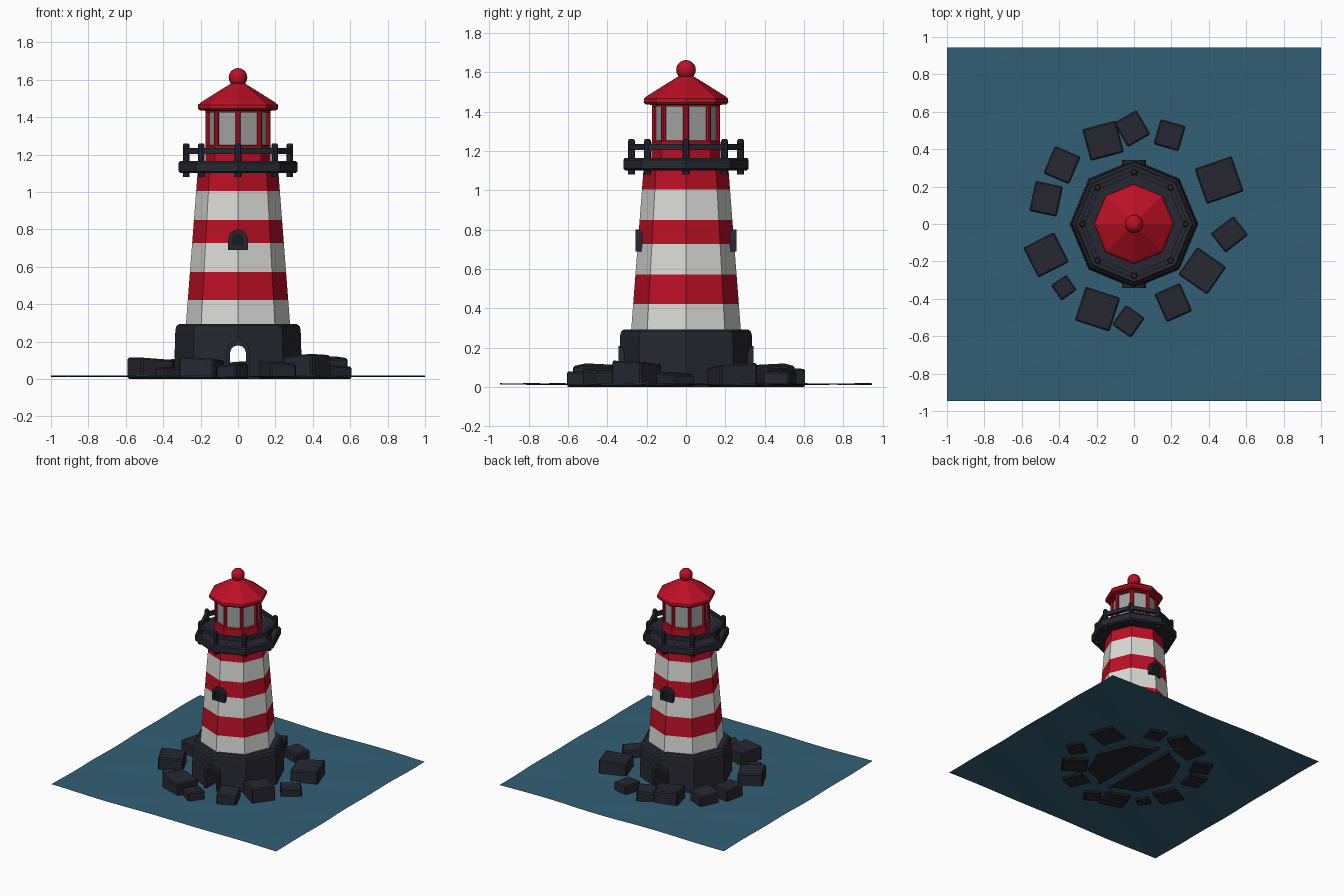
import bpy, bmesh, math
from mathutils import Matrix, Vector

if "Cube" in bpy.data.objects:
    bpy.data.objects.remove(bpy.data.objects["Cube"])

def material(name, rgb):
    m = bpy.data.materials.new(name)
    m.diffuse_color = (*rgb, 1)
    m.use_nodes = True
    m.node_tree.nodes["Principled BSDF"].inputs["Base Color"].default_value = m.diffuse_color
    return m

RED = material("red paint", (0.50, 0.005, 0.018))
WHITE = material("white paint", (0.70, 0.70, 0.68))
DARK = material("dark stone", (0.020, 0.020, 0.031))
GLASS = material("grey glass", (0.36, 0.36, 0.36))
SEA = material("sea blue", (0.032, 0.115, 0.18))
BLACK = material("dark opening", (0.010, 0.010, 0.016))

def finish(name, bm, *mats):
    bmesh.ops.recalc_face_normals(bm, faces=bm.faces[:])
    me = bpy.data.meshes.new(name)
    bm.to_mesh(me)
    bm.free()
    for m in mats:
        me.materials.append(m)
    ob = bpy.data.objects.new(name, me)
    bpy.context.collection.objects.link(ob)
    return ob

def loft(name, rings, mats, bands=None, closed=False, sides=8, at=(0, 0)):
    """Stack (radius, z) rings of a polygon with corners on the axes."""
    bm = bmesh.new()
    loops = [[bm.verts.new((at[0] + r * math.cos(2 * math.pi * i / sides),
                            at[1] + r * math.sin(2 * math.pi * i / sides), z))
              for i in range(sides)] for r, z in rings]
    count = len(loops) if closed else len(loops) - 1
    for k in range(count):
        a, b = loops[k], loops[(k + 1) % len(loops)]
        for i in range(sides):
            j = (i + 1) % sides
            f = bm.faces.new((a[i], a[j], b[j], b[i]))
            f.material_index = bands[k] if bands else 0
    if not closed:
        bm.faces.new(loops[0][::-1])
        bm.faces.new(loops[-1])
    return finish(name, bm, *mats)

def arch_points(w, z0, z1, n=6):
    """Outline of an arch: straight sides with a round top of half-width w."""
    pts = [(-w, z0), (w, z0)]
    return pts + [(w * math.cos(math.pi * i / n), z1 - w + w * math.sin(math.pi * i / n))
                  for i in range(n + 1)]

def arch(name, w, z0, z1, y0, y1, mat):
    bm = bmesh.new()
    a, b = [[bm.verts.new((x, y, z)) for x, z in arch_points(w, z0, z1)] for y in (y0, y1)]
    bm.faces.new(a)
    bm.faces.new(b[::-1])
    for i in range(len(a)):
        j = (i + 1) % len(a)
        bm.faces.new((a[i], a[j], b[j], b[i]))
    return finish(name, bm, mat)

def arch_ring(name, w, z0, z1, t, y0, y1, mat):
    """Arched frame of thickness t."""
    bm = bmesh.new()
    outer, inner = arch_points(w, z0, z1), arch_points(w - t, z0 + t, z1 - t)
    loops = [[bm.verts.new((x, y, z)) for x, z in p]
             for p, y in ((outer, y0), (outer, y1), (inner, y1), (inner, y0))]
    for k in range(4):
        a, b = loops[k], loops[(k + 1) % 4]
        for i in range(len(a)):
            j = (i + 1) % len(a)
            bm.faces.new((a[i], a[j], b[j], b[i]))
    return finish(name, bm, mat)

def cut(ob, cutter):
    mod = ob.modifiers.new("doorway", 'BOOLEAN')
    mod.operation = 'DIFFERENCE'
    mod.solver = 'EXACT'
    mod.object = cutter

# sea: gently rippled sheet
bm = bmesh.new()
bmesh.ops.create_grid(bm, x_segments=50, y_segments=48, size=1)
for v in bm.verts:
    x, y = v.co.x, v.co.y * 0.945
    z = 0.015 + 0.0025 * math.sin(7 * x + 4 * y) + 0.002 * math.sin(11 * y - 5 * x + 1)
    v.co = (x, y, z)
for f in bm.faces:
    f.smooth = True
finish("sea", bm, SEA)

# stone base with a doorway running front to back
tunnel = arch("doorway_cutter", 0.043, -0.05, 0.18, -0.6, 0.6, DARK)
tunnel.hide_render = True
tunnel.hide_viewport = True
base = loft("stone_base", [(0.343, 0), (0.335, 0.262), (0.330, 0.282), (0.315, 0.293)], [DARK])
cut(base, tunnel)

# tower with painted stripes
heights = [0.285, 0.422, 0.572, 0.727, 0.85, 1.005, 1.12]
loft("tower", [(0.279 - 0.077 * (z - 0.285), z) for z in heights],
     [WHITE, RED], bands=[0, 1, 0, 1, 0, 1])

# door frames and windows, front and back
for side, s in (("front", -1), ("back", 1)):
    frame = arch(side + "_door_frame", 0.063, 0, 0.208, s * 0.29, s * 0.343, DARK)
    cut(frame, tunnel)
    arch_ring(side + "_window_frame", 0.053, 0.69, 0.80, 0.02, s * 0.20, s * 0.256, DARK)
    arch(side + "_window_pane", 0.038, 0.70, 0.79, s * 0.20, s * 0.248, BLACK)

# gallery deck, railing and posts
loft("gallery_deck", [(0.21, 1.10), (0.307, 1.10), (0.318, 1.11), (0.318, 1.155), (0.31, 1.165)], [DARK])
loft("gallery_rail", [(0.264, 1.204), (0.290, 1.204), (0.290, 1.234), (0.264, 1.234)],
     [DARK], closed=True)
for i in range(8):
    a = math.pi * i / 4
    c, s = math.cos(a), math.sin(a)
    loft(f"railing_post_{i + 1}", [(0.018, 1.08), (0.018, 1.25), (0.012, 1.26)],
         [DARK], at=(0.277 * c, 0.277 * s))
    loft(f"lantern_post_{i + 1}", [(0.014, 1.24), (0.014, 1.44)],
         [RED], at=(0.160 * c, 0.160 * s))

# lantern room
loft("lantern_wall", [(0.175, 1.16), (0.175, 1.245), (0.168, 1.252)], [RED])
loft("lantern_glass", [(0.158, 1.245), (0.158, 1.44)], [GLASS])
loft("lantern_rim", [(0.172, 1.425), (0.172, 1.445)], [RED])

# roof and ball
loft("roof", [(0.17, 1.433), (0.207, 1.437), (0.215, 1.447), (0.213, 1.466),
              (0.20, 1.478), (0.10, 1.541), (0.02, 1.59)], [RED])
bm = bmesh.new()
bmesh.ops.create_uvsphere(bm, u_segments=16, v_segments=10, radius=0.05,
                          matrix=Matrix.Translation((0, 0, 1.612)))
for f in bm.faces:
    f.smooth = True
finish("roof_ball", bm, RED)

# rocks: x, y, width, depth, turn in degrees, height
rocks = [(-0.47, -0.165, 0.185, 0.18, 27, 0.108), (-0.375, -0.34, 0.10, 0.10, 35, 0.06),
         (-0.47, 0.135, 0.15, 0.165, -12, 0.10), (-0.385, 0.315, 0.15, 0.16, -23, 0.10),
         (-0.165, 0.445, 0.185, 0.175, 15, 0.11), (-0.01, 0.51, 0.14, 0.15, 30, 0.09),
         (0.19, 0.475, 0.14, 0.14, -16, 0.08), (0.455, 0.235, 0.21, 0.20, 19, 0.11),
         (0.51, -0.055, 0.155, 0.13, 38, 0.07), (0.365, -0.25, 0.19, 0.18, -35, 0.125),
         (0.21, -0.42, 0.15, 0.165, 24, 0.09), (-0.03, -0.52, 0.125, 0.13, -35, 0.075),
         (-0.195, -0.455, 0.195, 0.19, -18, 0.11)]
for i, (x, y, w, d, turn, h) in enumerate(rocks):
    bm = bmesh.new()
    bmesh.ops.create_cube(bm, size=1)
    for v in bm.verts:
        v.co = Vector((v.co.x * w, v.co.y * d, (v.co.z + 0.5) * h))
        if v.co.z > 0:  # sloping tops, alternating direction
            v.co.z += (0.07 if i % 2 else -0.07) * v.co.x + 0.05 * math.sin(i * 2) * v.co.y
    bmesh.ops.bevel(bm, geom=bm.edges[:], offset=0.008, segments=1, affect='EDGES')
    bmesh.ops.transform(bm, verts=bm.verts[:], matrix=Matrix.Translation((x, y, 0))
                        @ Matrix.Rotation(math.radians(turn), 4, 'Z'))
    finish(f"rock_{i + 1}", bm, DARK)
